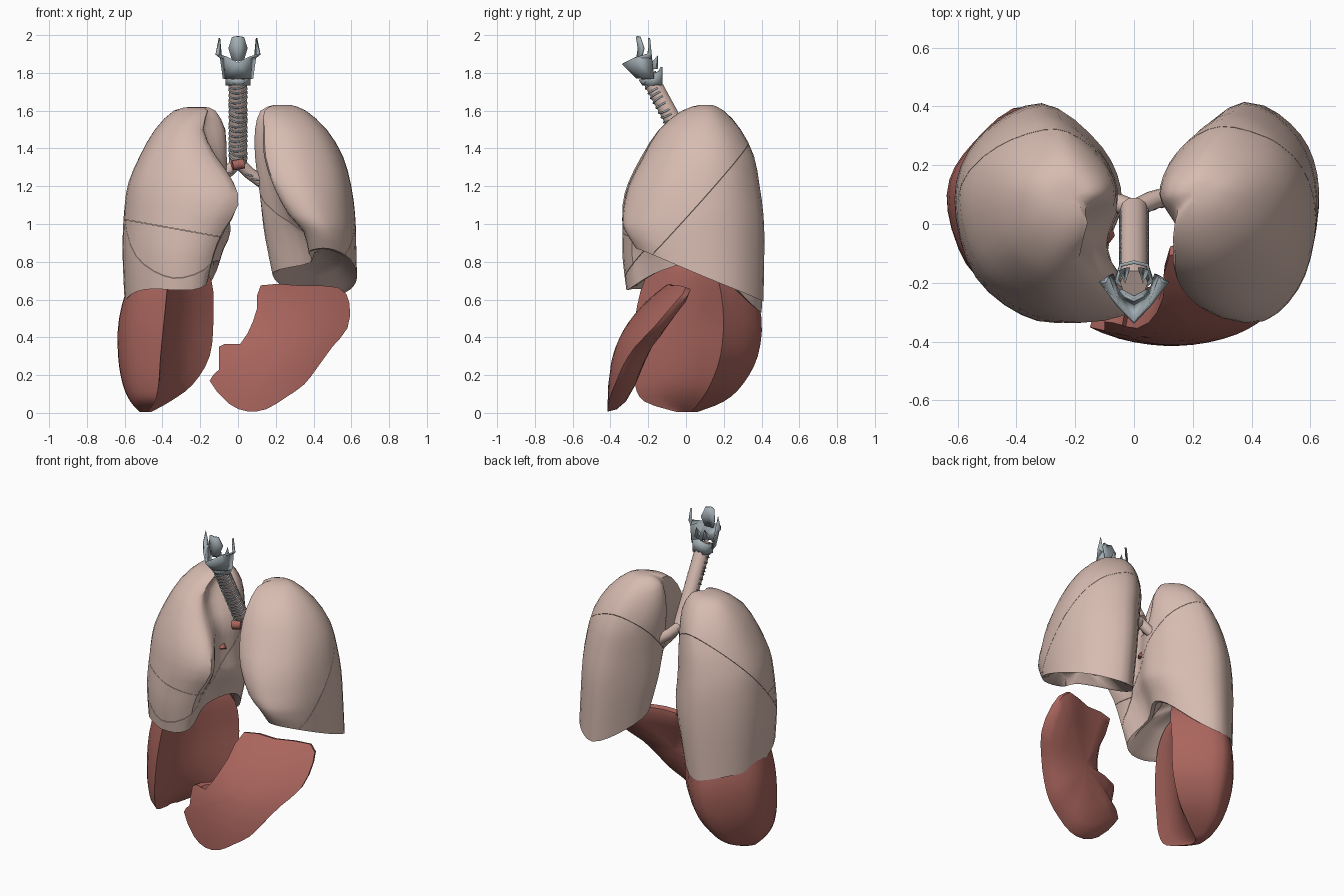
import bpy, bmesh, math, random
from mathutils import Vector as V

if "Cube" in bpy.data.objects:
    bpy.data.objects.remove(bpy.data.objects["Cube"])

random.seed(4)


def material(name, rgb):
    m = bpy.data.materials.new(name)
    m.diffuse_color = (*rgb, 1)
    m.use_nodes = True
    m.node_tree.nodes["Principled BSDF"].inputs["Base Color"].default_value = m.diffuse_color
    return m


LUNG = material("lung_pink", (0.68, 0.50, 0.44))
LIVER = material("liver_red", (0.40, 0.13, 0.11))
CART = material("cartilage_grey", (0.36, 0.42, 0.45))


def spline(pts, n, closed=False):
    """Catmull-Rom through points of any dimension, n steps per span."""
    pts, out, c = [V(p) for p in pts], [], len(pts)
    for i in range(c if closed else c - 1):
        ids = [i - 1, i, i + 1, i + 2]
        a, b, d, e = [pts[j % c] if closed else pts[min(max(j, 0), c - 1)] for j in ids]
        for k in range(n):
            t = k / n
            out.append(0.5 * (2 * b + (d - a) * t + (2 * a - 5 * b + 4 * d - e) * t * t
                              + (3 * b - a - 3 * d + e) * t ** 3))
    return out if closed else out + [pts[-1]]


def loft(rings):
    bm = bmesh.new()
    vs = [[bm.verts.new(p) for p in r] for r in rings]
    n = len(vs[0])
    for a, b in zip(vs, vs[1:]):
        for i in range(n):
            bm.faces.new((a[i], a[(i + 1) % n], b[(i + 1) % n], b[i]))
    bm.faces.new(vs[0])
    bm.faces.new(vs[-1])
    bmesh.ops.recalc_face_normals(bm, faces=bm.faces[:])
    return bm


def finish(name, bm, mat, angle=40):
    bmesh.ops.recalc_face_normals(bm, faces=bm.faces[:])
    me = bpy.data.meshes.new(name)
    bm.to_mesh(me)
    bm.free()
    me.materials.append(mat)
    me.polygons.foreach_set("use_smooth", [True] * len(me.polygons))
    me.set_sharp_from_angle(angle=math.radians(angle))
    ob = bpy.data.objects.new(name, me)
    bpy.context.collection.objects.link(ob)
    return ob


def lobe(name, whole, cuts):
    """Keep the part of a lung on the positive side of each fissure plane."""
    bm = whole.copy()
    for co, no in cuts:
        no = V(no).normalized()
        bmesh.ops.bisect_plane(bm, geom=bm.verts[:] + bm.edges[:] + bm.faces[:],
                               plane_co=V(co) + no * 0.001, plane_no=no, clear_inner=True)
        f = bmesh.ops.holes_fill(bm, edges=[e for e in bm.edges if e.is_boundary], sides=0)
        bmesh.ops.triangulate(bm, faces=f["faces"])
    finish(name, bm, LUNG)


def tubes(name, paths, radius, mat, res=3):
    cu = bpy.data.curves.new(name, "CURVE")
    cu.dimensions = "3D"
    cu.bevel_depth, cu.bevel_resolution, cu.use_fill_caps = radius, res, True
    for path in paths:
        sp = cu.splines.new("POLY")
        sp.points.add(len(path) - 1)
        for p, co in zip(sp.points, path):
            p.co = (*co, 1)
    cu.materials.append(mat)
    bpy.context.collection.objects.link(bpy.data.objects.new(name, cu))


def mix(a, b, t):
    return a + (b - a) * t


# Lungs: rows of height, tilt, front medial x, back medial x, lateral x, front y, back y
def lung(rows, side, dome, arch):
    rings = []
    for z, tilt, xf, xb, xl, yf, yb in spline(rows, 2):
        h = yb - yf
        sec = [(mix(xf, xl, .06), yf + .06 * h), (mix(xf, xl, .45), yf), (mix(xf, xl, .86), yf + .2 * h),
               (xl, yf + .56 * h), (mix(xb, xl, .86), yb - .16 * h), (mix(xb, xl, .48), yb),
               (mix(xb, xl, .12), yb - .2 * h), (xb, yf + .55 * h),
               (mix(max(xf, xb), xl, .08), yf + .32 * h)]
        ring = []
        for p in spline(sec, 4, True):
            v, u = (p.y - yf) / h, (xl - p.x) / (xl - min(xf, xb))
            low = min(max((1 - z) / .35, 0), 1)   # lower rim arches up on the medial side
            lift = arch * low * u * max(math.sin(math.pi * min(max(v, 0), 1)), 0)
            ring.append(V((side * p.x, p.y, z + tilt * (v - .5) + lift)))
        rings.append(ring)
    last = rings[-1]
    c = sum(last, V((0, 0, 0))) / len(last)
    for k, up in ((.88, .1), (.6, .7), (.3, .93), (.08, 1)):
        rings.append([c.lerp(p, k) + V((0, 0, up * dome)) for p in last])
    return loft(rings)


right = lung([(1.62, 0, .20, .18, .25, .07, .13), (1.60, 0, .15, .12, .34, -.02, .20),
              (1.50, 0, .17, .07, .44, -.14, .29), (1.36, 0, .10, .06, .52, -.23, .35),
              (1.22, 0, -.01, .05, .58, -.30, .38), (1.10, 0, -.04, .05, .60, -.33, .40),
              (.95, 0, .05, .04, .61, -.33, .41), (.80, -.04, .10, .05, .61, -.33, .41),
              (.59, -.12, .14, .10, .60, -.31, .40)], -1, .2, .22)
left = lung([(1.63, 0, .19, .19, .28, .07, .14), (1.60, 0, .13, .12, .36, -.02, .20),
             (1.50, 0, .12, .09, .47, -.14, .29), (1.36, 0, .12, .09, .555, -.22, .36),
             (1.20, 0, .17, .11, .60, -.30, .39), (1.05, 0, .25, .13, .62, -.33, .41),
             (.93, -.08, .33, .15, .625, -.32, .415), (.73, -.28, .36, .19, .63, -.26, .41)], 1, .1, .04)

# Lobes split along the oblique and horizontal fissures
fissure_l, up_l = (.45, -.15, .88), V((.06, -.74, .67))
fissure_r, up_r = (-.45, -.15, .88), V((-.12, -.74, .67))
horizontal, hn = (-.36, 0, .98), V((.18, 0, 1))
lobe("left_upper_lobe", left, [(fissure_l, up_l)])
lobe("left_lower_lobe", left, [(fissure_l, -up_l)])
lobe("right_upper_lobe", right, [(fissure_r, up_r), (horizontal, hn)])
lobe("right_middle_lobe", right, [(fissure_r, up_r), (horizontal, -hn)])
lobe("right_lower_lobe", right, [(fissure_r, -up_r)])

# Right liver lobe: rounded outside, hollow medial face
rings = []
for z, xf, xb, xl, yf, yb in spline([(.84, .36, .30, .40, -.02, .10), (.80, .35, .22, .48, -.12, .22),
                                     (.70, .37, .14, .57, -.22, .34), (.50, .39, .13, .63, -.27, .40),
                                     (.30, .41, .15, .635, -.28, .38), (.15, .42, .24, .61, -.27, .30),
                                     (.06, .44, .36, .57, -.22, .20), (.005, .48, .46, .52, -.05, .06)], 3):
    h = yb - yf
    outer = spline([(xf, yf), (mix(xf, xl, .72), yf + .22 * h), (xl, yf + .56 * h),
                    (mix(xb, xl, .83), yb - .19 * h), (mix(xb, xl, .45), yb), (xb, yb - .3 * h)], 4)
    inner = [outer[-1].lerp(outer[0], t / 5) + V((.06 * h / .6 * math.sin(math.pi * t / 5), .03 * h))
             for t in range(1, 5)]
    rings.append([V((-p.x, p.y, z)) for p in outer + inner])
finish("right_liver_lobe", loft(rings), LIVER)

# Left liver lobe: curved leaf with a small hook
leaf = spline([(.12, .675), (.32, .675), (.53, .665), (.59, .58), (.58, .45), (.50, .35), (.42, .24),
               (.35, .15), (.25, .08), (.15, .02), (.05, .008), (-.05, .05), (-.15, .17), (-.10, .23),
               (-.10, .35), (-.04, .36), (-.03, .32), (.05, .42), (.10, .55)], 2, True)
mid = V((.22, .36))
rings = []
for back, scales in ((0, (.06, .3, .6, .85, 1)), (1, (.97, .85, .6, .3, .06))):
    for k in scales:
        ring = []
        for p in leaf:
            q = mid.lerp(p, k)
            y = -.415 + 1.0 * q.y ** 3 + .75 * (q.x - .13) ** 2 + back * .18 * math.sqrt(1 - k * k)
            ring.append(V((q.x, y, q.y)))
        rings.append(ring)
finish("left_liver_lobe", loft(rings), LIVER, 50)

# Windpipe and bronchi
top, fork = V((0, -.2, 1.79)), V((0, .05, 1.33))
bronchi = {"left": [fork, V((.06, .08, 1.27)), V((.17, .11, 1.19))],
           "right": [fork, V((-.05, .07, 1.28)), V((-.15, .09, 1.22))]}
tubes("windpipe", [[top, top.lerp(fork, .5), fork]], .047, LUNG)
for name, path in bronchi.items():
    tubes(name + "_bronchus", [path], .032, LUNG)


# Open cartilage hoops on the front of the airways
def hoop(p, axis, r):
    axis = axis.normalized()
    side = V((1, 0, 0))
    side = (side - axis * side.dot(axis)).normalized()
    front = side.cross(axis)
    if front.y > 0:
        front = -front
    skew = random.uniform(-.012, .012)
    return [p + side * r * math.cos(a) + front * r * math.sin(a) + axis * skew * math.cos(a)
            for a in [math.radians(-15 + 21 * i) for i in range(11)]]


hoops = [hoop(top.lerp(fork, (i + 1) / 18), fork - top, .047) for i in range(17)]
for path in bronchi.values():
    hoops += [hoop(path[1].lerp(path[2], t), V((0, .4, -1)), .033) for t in (0, .3, .6)]
tubes("airway_hoops", hoops, .005, CART, 1)


# Voice box: flat plates, mirrored halves, thin thickness
def plates(name, verts, faces, thick=.012):
    bm = bmesh.new()
    vs = [bm.verts.new(p) for p in verts]
    for f in faces:
        bm.faces.new([vs[i] for i in f])
    ob = finish(name, bm, CART, 30)
    ob.modifiers.new("mirror", "MIRROR").use_clip = True
    s = ob.modifiers.new("thickness", "SOLIDIFY")
    s.thickness, s.offset = thick, 0


plates("shield_cartilage",
       [(0, -.335, 1.85), (0, -.26, 1.775), (.055, -.275, 1.88), (.06, -.22, 1.77), (.115, -.2, 1.90),
        (.075, -.17, 1.77), (.098, -.195, 1.985), (.09, -.18, 1.88)],
       [(0, 1, 3, 2), (2, 3, 5, 7), (2, 7, 4), (4, 7, 6)])
plates("epiglottis", [(0, -.26, 1.86), (.03, -.24, 1.87), (.048, -.225, 1.93), (.03, -.245, 1.99),
                      (0, -.26, 1.994), (0, -.25, 1.93)], [(0, 1, 2, 5), (5, 2, 3, 4)])
plates("ring_cartilage", [(0, -.245, 1.765), (0, -.225, 1.735), (.06, -.195, 1.785), (.06, -.185, 1.735),
                          (.045, -.14, 1.81), (.045, -.14, 1.735), (0, -.13, 1.83), (0, -.13, 1.73)],
       [(0, 1, 3, 2), (2, 3, 5, 4), (4, 5, 7, 6)])
plates("inner_cartilages", [(.015, -.15, 1.82), (.05, -.16, 1.82), (.03, -.15, 1.89), (.03, -.2, 1.83)],
       [(0, 1, 2), (1, 3, 2), (3, 0, 2)], .006)

# Small vessels beside the fork
tubes("vessel_stubs", [[(-.09, -.04, 1.14), (-.13, -.01, 1.2), (-.17, .02, 1.22)],
                       [(-.03, -.01, 1.31), (.03, 0, 1.32)]], .03, LIVER, 1)
